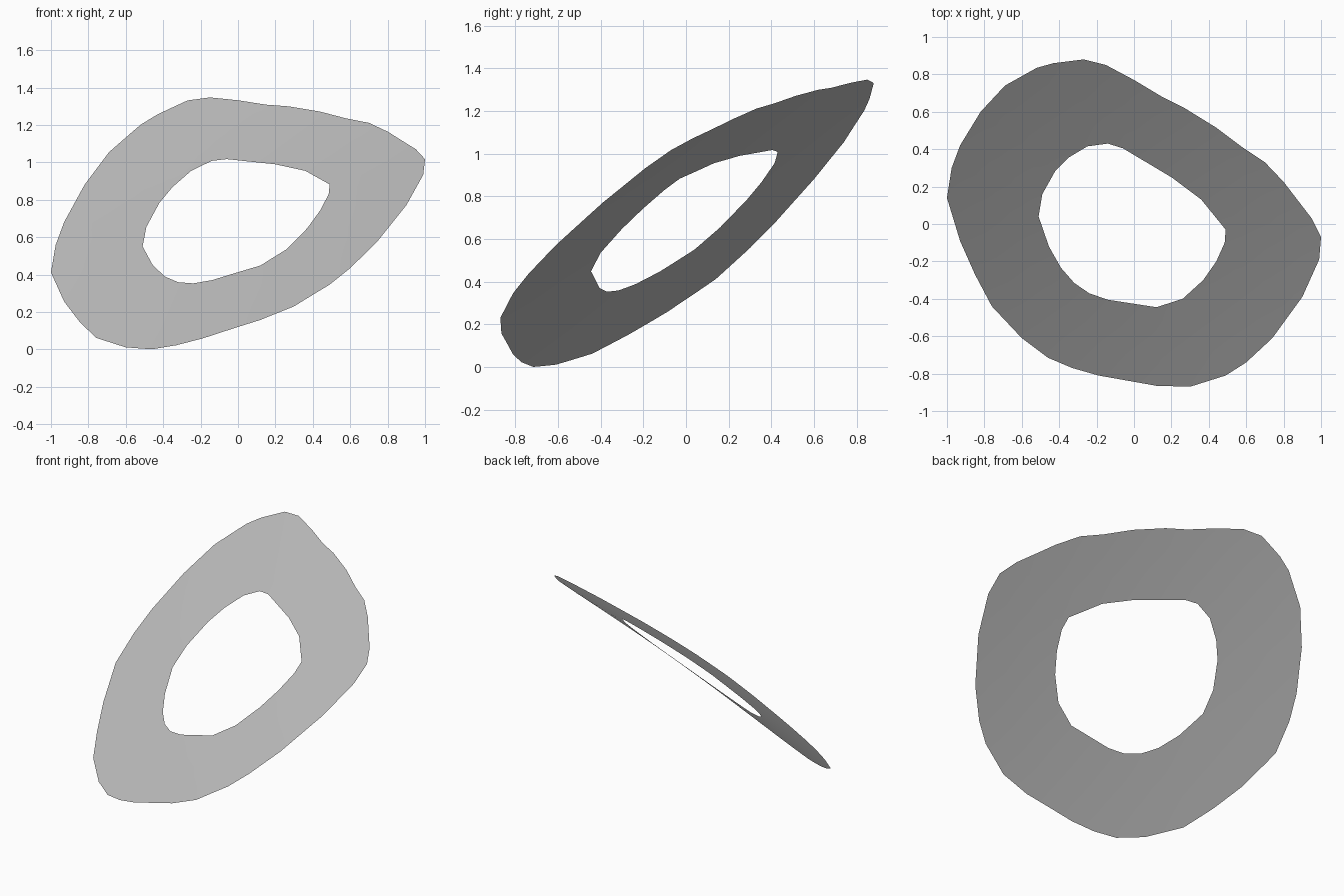
import bpy
import bmesh

# Remove the default cube
default_cube = bpy.data.objects.get("Cube")
if default_cube:
    bpy.data.objects.remove(default_cube, do_unlink=True)


def flat_material(name, colour):
    material = bpy.data.materials.new(name)
    material.use_nodes = True
    material.diffuse_color = colour
    shader = material.node_tree.nodes["Principled BSDF"]
    shader.inputs["Base Color"].default_value = colour
    return material


def surface_height(x, y):
    """Tilted plane with a gentle bend, shared by the whole sheet."""
    tilt = 0.384 * x + 0.754 * y
    bend = -0.046 * x * x - 0.066 * x * y + 0.041 * y * y
    return 0.727 + tilt + bend


def add_rim(mesh, outline):
    """Add a closed loop of edges and return them."""
    verts = [mesh.verts.new((x, y, 0)) for x, y in outline]
    following = verts[1:] + verts[:1]
    return [mesh.edges.new(pair) for pair in zip(verts, following)]


# Outer rim, seen in plan
outer_outline = [
    (-1, .14), (-.975, .3), (-.93, .42), (-.82, .6), (-.69, .74),
    (-.52, .835), (-.43, .86), (-.27, .88), (-.15, .85), (0, .77),
    (.15, .68), (.27, .62), (.44, .515), (.58, .41), (.7, .33),
    (.8, .225), (.95, .03), (1, -.07), (.99, -.19), (.9, -.39),
    (.74, -.61), (.6, -.74), (.49, -.81), (.3, -.87), (.12, -.865),
    (-.19, -.81), (-.33, -.77), (-.46, -.715), (-.6, -.61),
    (-.76, -.44), (-.85, -.27), (-.93, -.09),
]

# Rim of the hole, seen in plan
hole_outline = [
    (-.51, .04), (-.49, .16), (-.42, .285), (-.35, .355), (-.25, .415),
    (-.14, .43), (-.06, .405), (.2, .25), (.36, .13), (.49, -.03),
    (.485, -.1), (.44, -.2), (.37, -.3), (.26, -.4), (.12, -.445),
    (-.14, -.405), (-.24, -.37), (-.32, -.315), (-.39, -.235),
    (-.455, -.12),
]

# Fill between the rims, refine, then lift onto the bent surface
sheet = bmesh.new()
rims = add_rim(sheet, outer_outline) + add_rim(sheet, hole_outline)
bmesh.ops.triangle_fill(sheet, use_beauty=True, use_dissolve=False,
                        edges=rims, normal=(0, 0, 1))
bmesh.ops.subdivide_edges(sheet, edges=sheet.edges[:], cuts=2,
                          use_grid_fill=True)
for face in sheet.faces:
    face.normal_update()
    if face.normal.z < 0:
        face.normal_flip()
for vert in sheet.verts:
    vert.co.z = surface_height(vert.co.x, vert.co.y)
for face in sheet.faces:
    face.smooth = True

ring_mesh = bpy.data.meshes.new("ring_sheet")
sheet.to_mesh(ring_mesh)
sheet.free()
ring_mesh.materials.append(flat_material("light grey", (0.5, 0.5, 0.5, 1)))

ring_sheet = bpy.data.objects.new("ring_sheet", ring_mesh)
bpy.context.collection.objects.link(ring_sheet)
